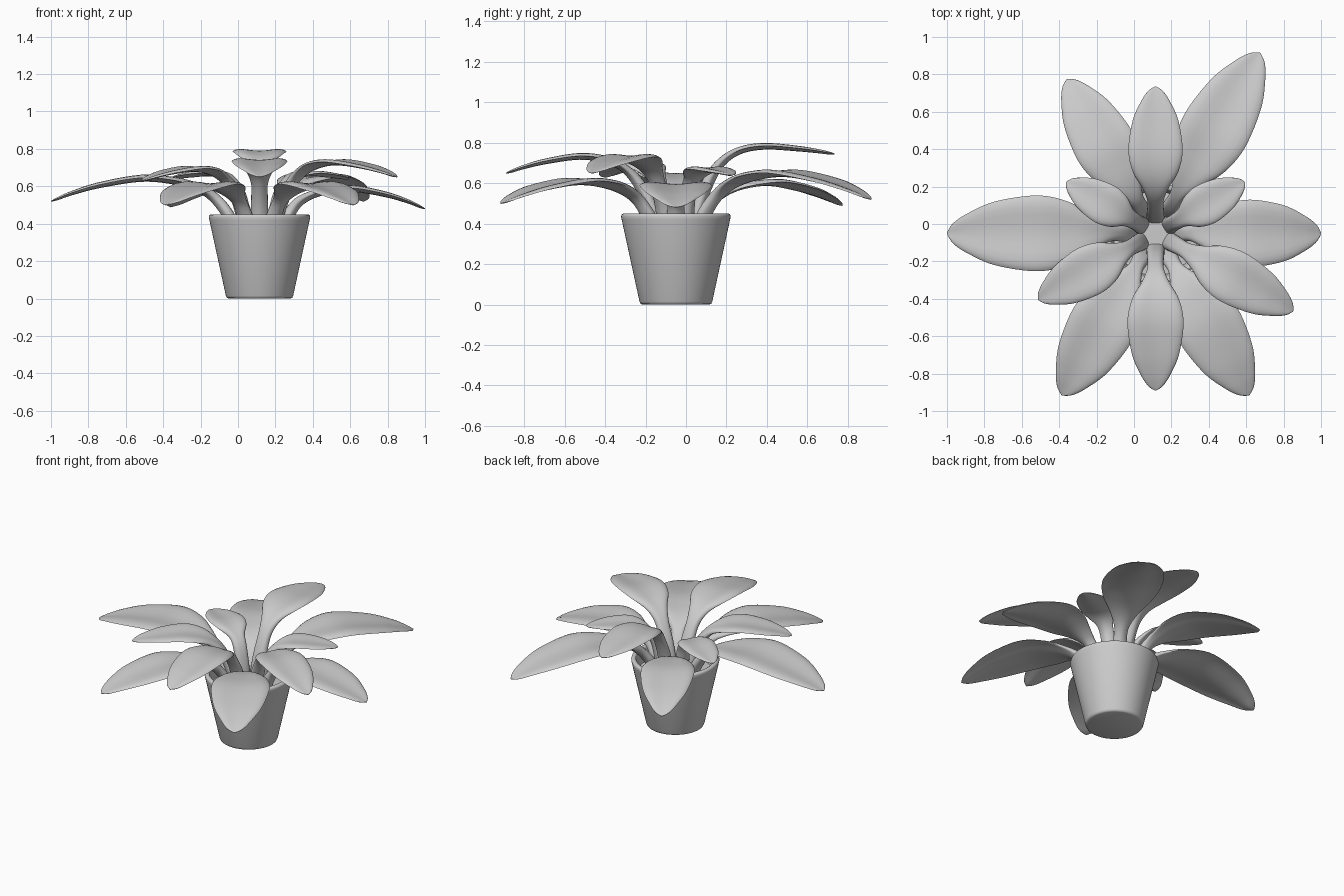
import bpy, bmesh
from math import cos, sin, pi, radians, hypot

if "Cube" in bpy.data.objects:
    bpy.data.objects.remove(bpy.data.objects["Cube"])

CX, CY = 0.115, -0.05      # pot axis


def finish(bm, name, angle=50):
    bmesh.ops.recalc_face_normals(bm, faces=bm.faces)
    me = bpy.data.meshes.new(name)
    bm.to_mesh(me)
    bm.free()
    ob = bpy.data.objects.new(name, me)
    bpy.context.collection.objects.link(ob)
    bpy.ops.object.select_all(action='DESELECT')
    ob.select_set(True)
    bpy.context.view_layer.objects.active = ob
    bpy.ops.object.shade_smooth_by_angle(angle=radians(angle))
    return ob


def skin(bm, rings):
    """Bridge successive closed rings and cap both ends."""
    vs = [[bm.verts.new(p) for p in ring] for ring in rings]
    n = len(vs[0])
    for a, b in zip(vs, vs[1:]):
        for i in range(n):
            bm.faces.new((a[i], a[(i + 1) % n], b[(i + 1) % n], b[i]))
    bm.faces.new(vs[0])
    bm.faces.new(vs[-1])


def lathe(name, profile, n=64):
    bm = bmesh.new()
    skin(bm, [[(CX + r * cos(2 * pi * i / n), CY + r * sin(2 * pi * i / n), z)
               for i in range(n)] for r, z in profile])
    return finish(bm, name)


def catmull(pts, steps=6):
    ext = [pts[0]] + pts + [pts[-1]]
    out = []
    for k in range(1, len(ext) - 2):
        for s in range(steps):
            t = s / steps
            out.append([0.5 * (2 * b + (c - a) * t + (2 * a - 5 * b + 4 * c - d) * t * t
                               + (3 * b - a - 3 * c + d) * t ** 3)
                        for a, b, c, d in zip(*ext[k - 1:k + 3])])
    return out + [list(pts[-1])]


def leaf(name, angle, reach, width, peak, tip, r0):
    """Leaf arching outward: narrow stem, then a shallow grooved blade."""
    h, drop, w = peak - 0.33, peak - tip, width / 2
    r2 = 0.21 * reach + 0.01
    path = catmull([
        # radius, height, half width, half thickness
        (r0, 0.33, 0.05, 0.034),
        (r0 + 0.4 * (r2 - r0), 0.33 + 0.38 * h, 0.046, 0.032),
        (r2, 0.33 + 0.68 * h, 0.044, 0.028),
        (0.3 * reach + 0.005, 0.33 + 0.86 * h, 0.48 * w, 0.021),
        (0.42 * reach, 0.33 + 0.965 * h, 0.84 * w, 0.015),
        (0.57 * reach, peak, w, 0.012),
        (0.77 * reach, peak - 0.3 * drop, 0.84 * w, 0.010),
        (0.9 * reach, peak - 0.64 * drop, 0.53 * w, 0.008),
        (0.97 * reach, peak - 0.89 * drop, 0.27 * w, 0.006),
        (reach, tip, 0.004, 0.002)])
    ca, sa = cos(radians(angle)), sin(radians(angle))
    n, rings = 24, []
    for i, (r, z, hw, th) in enumerate(path):
        p, q = path[max(i - 1, 0)], path[min(i + 1, len(path) - 1)]
        dr, dz = q[0] - p[0], q[1] - p[1]
        ln = hypot(dr, dz)
        nr, nz = -dz / ln, dr / ln            # normal of the path
        ring = []
        for k in range(n):
            c, s = cos(2 * pi * k / n), sin(2 * pi * k / n)
            side = hw * c
            up = th * s + 0.3 * hw * (c * c - 0.85 * c ** 4 - 0.15)
            rr = r + nr * up
            ring.append((CX + ca * rr - sa * side, CY + sa * rr + ca * side, z + nz * up))
        rings.append(ring)
    bm = bmesh.new()
    skin(bm, rings)
    return finish(bm, name, 80)


# Hollow tapered pot with a rounded rim, and the soil
lathe("pot", [(0.165, 0.0), (0.175, 0.004), (0.180, 0.015), (0.268, 0.42), (0.271, 0.435),
              (0.268, 0.446), (0.261, 0.45), (0.249, 0.45), (0.243, 0.446), (0.240, 0.435),
              (0.224, 0.35)])
lathe("soil", [(0.215, 0.335), (0.228, 0.36), (0.12, 0.365)])

# Leaves: name, angle, reach, width, peak height, tip height
lower = [("left", 180, 1.115, 0.405, 0.645, 0.52),
         ("right", 0, 0.885, 0.36, 0.59, 0.48),
         ("back_right", 60, 1.115, 0.37, 0.65, 0.52),
         ("back_left", 120, 0.95, 0.33, 0.605, 0.49),
         ("front_left", 240, 1.0, 0.36, 0.61, 0.50),
         ("front_right", 300, 1.0, 0.36, 0.61, 0.50)]
upper = [("back", 90, 0.785, 0.29, 0.785, 0.745),
         ("front", 270, 0.84, 0.30, 0.735, 0.65),
         ("right_front", 330.5, 0.845, 0.29, 0.73, 0.65),
         ("left_front", 209.5, 0.72, 0.27, 0.695, 0.63),
         ("right_back", 30, 0.55, 0.22, 0.67, 0.64),
         ("left_back", 150, 0.55, 0.22, 0.67, 0.64)]
for tier, leaves, r0 in (("lower", lower, 0.115), ("upper", upper, 0.08)):
    for name, *dims in leaves:
        leaf(f"{tier}_leaf_{name}", *dims, r0)
